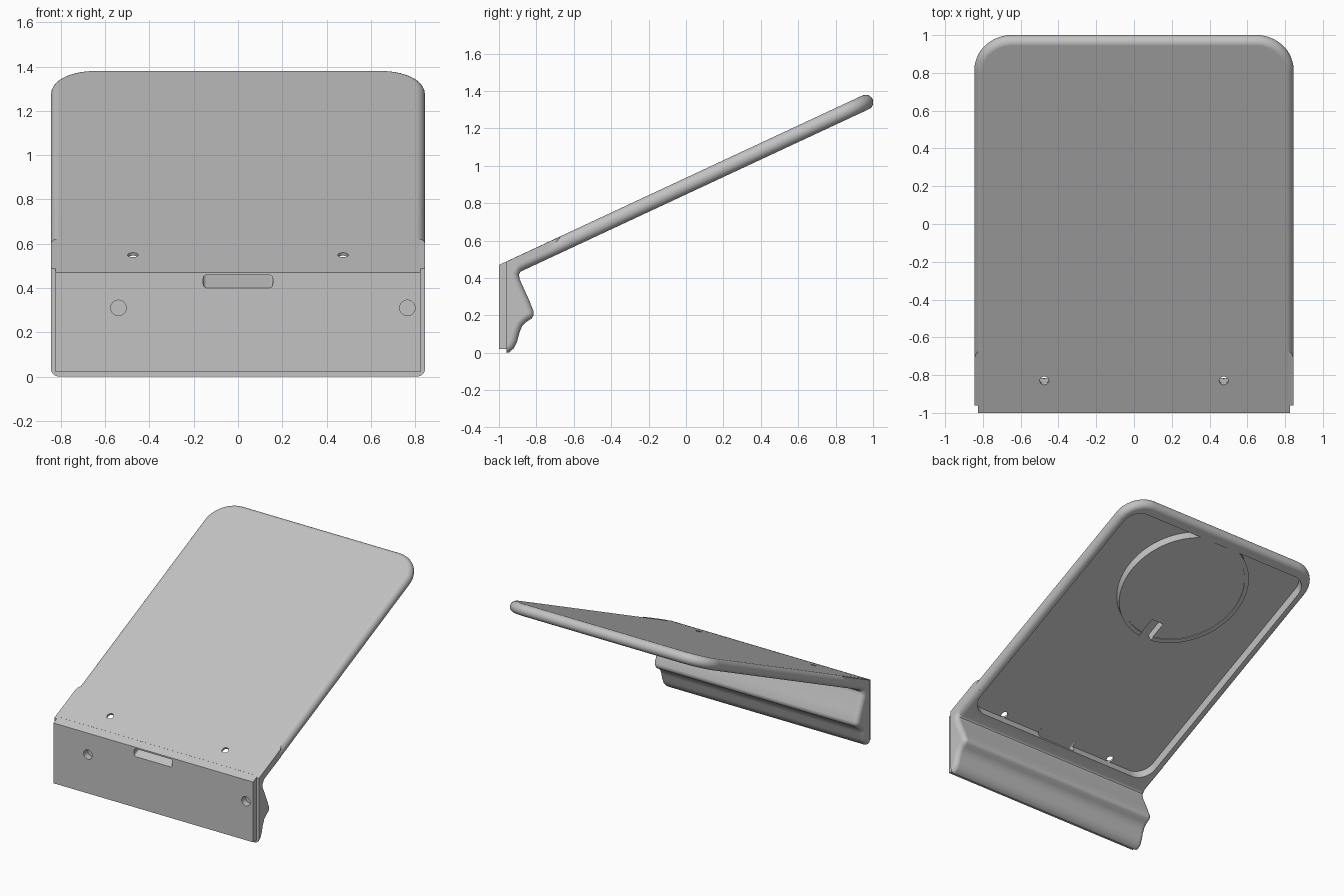
import bpy, bmesh, math
from mathutils import Matrix, Vector

if "Cube" in bpy.data.objects:
    bpy.data.objects.remove(bpy.data.objects["Cube"])

grey = bpy.data.materials.new("plain grey")
grey.use_nodes = True
grey.diffuse_color = (0.54, 0.54, 0.54, 1)
grey.node_tree.nodes["Principled BSDF"].inputs["Base Color"].default_value = (0.54, 0.54, 0.54, 1)

SLOPE = math.radians(25)
TAN = math.tan(SLOPE)
HALF = 0.845          # half width of the stand
THICK = 0.081         # thickness of the sloped plate
QUARTER = math.pi / 2
# Tilted frame: x across, y up the slope, z out of the top surface
TILT = Matrix.Translation((0, -1, 0.47)) @ Matrix.Rotation(SLOPE, 4, 'X')
# Frames whose z points out of the front, upright or along the slope
FRONT = Matrix.Translation((0, -1, 0)) @ Matrix.Rotation(QUARTER, 4, 'X')
ALONG = TILT @ Matrix.Rotation(QUARTER, 4, 'X')


def loft(name, rings, matrix=Matrix()):
    """Skin matching rings of points and cap both ends."""
    bm = bmesh.new()
    rows = [[bm.verts.new(matrix @ Vector(p)) for p in ring] for ring in rings]
    bm.faces.new(rows[0])
    bm.faces.new(rows[-1])
    for a, b in zip(rows, rows[1:]):
        for i in range(len(a)):
            j = (i + 1) % len(a)
            bm.faces.new((a[i], a[j], b[j], b[i]))
    bmesh.ops.recalc_face_normals(bm, faces=bm.faces)
    mesh = bpy.data.meshes.new(name)
    bm.to_mesh(mesh)
    bm.free()
    mesh.materials.append(grey)
    obj = bpy.data.objects.new(name, mesh)
    bpy.context.collection.objects.link(obj)
    return obj


def rounded(x0, x1, y0, y1, r_low, r_high, n=12):
    """Rectangle outline with separate radii for lower and upper corners."""
    pts = []
    corners = ((x1, y0, r_low, -90), (x1, y1, r_high, 0),
               (x0, y1, r_high, 90), (x0, y0, r_low, 180))
    for cx, cy, r, start in corners:
        cx += -r if cx == x1 else r
        cy += -r if cy == y1 else r
        for i in range(n + 1 if r else 1):
            a = math.radians(start + 90 * i / n)
            pts.append((cx + r * math.cos(a), cy + r * math.sin(a)))
    return pts


def circle(cx, cy, r, n=32):
    return [(cx + r * math.cos(2 * math.pi * i / n),
             cy + r * math.sin(2 * math.pi * i / n)) for i in range(n)]


def at(outline, z):
    return [(x, y, z) for x, y in outline]


def prism(name, outline, z0, z1, matrix):
    return loft(name, [at(outline, z0), at(outline, z1)], matrix)


def combine(obj, other, operation='DIFFERENCE'):
    """Apply a boolean and discard the other object."""
    other.hide_render = True
    mod = obj.modifiers.new("combine", 'BOOLEAN')
    mod.operation, mod.object, mod.solver = operation, other, 'EXACT'
    bpy.ops.object.select_all(action='DESELECT')
    obj.select_set(True)
    bpy.context.view_layer.objects.active = obj
    bpy.ops.object.modifier_apply(modifier=mod.name)
    bpy.data.objects.remove(other)


# Sloped plate with fully rounded sides and far end
r = THICK / 2
rings = []
for i in range(13):
    a = math.radians(-90 + 15 * i)
    inset = r * (1 - math.cos(a))
    outline = rounded(-HALF + inset, HALF - inset, 0.06, 2.185 - inset, 0, 0.2 - inset)
    rings.append(at(outline, -r + r * math.sin(a)))
stand = loft("stand_body", rings, TILT)

# Hooked lip with square shoulders: one profile swept across, rounded at the ends
lip = [(-0.96, 0), (-0.945, 0.003), (-0.92, 0.025), (-0.903, 0.06), (-0.89, 0.11),
       (-0.875, 0.145), (-0.85, 0.168), (-0.826, 0.183), (-0.815, 0.2), (-0.815, 0.222),
       (-0.84, 0.285), (-0.89, 0.395), (-0.893, 0.42), (-0.882, 0.438), (-0.86, 0.449)]


def surface(y, drop=0.0008):
    """Height of the sloped top at y, lowered a little."""
    return 0.47 + (y + 1) * TAN - drop


def shrunk(d):
    """Lip profile drawn in by d, leaving the front and the top in place."""
    under_drop = THICK / math.cos(SLOPE) - 0.001
    end = -0.67 - 1.4 * d
    points = lip + [(end, surface(end, under_drop))]
    out = []
    for i, (y, z) in enumerate(points):
        before, after = points[max(i - 1, 0)], points[min(i + 1, len(points) - 1)]
        t = Vector((after[0] - before[0], after[1] - before[1])).normalized()
        out.append((max(-0.96, y - t.y * d), max(d, z + t.x * d)))
    out[0] = (-0.96, d)
    return out + [(end, surface(end)), (-0.96, surface(-0.96))]


d = 0.036
ends = []
for i in range(7):
    a = math.radians(15 * i)
    ends.append((HALF - d + d * math.sin(a), d * (1 - math.cos(a))))
stations = [(-x, s) for x, s in reversed(ends)] + ends
hook = loft("hooked_lip", [[(x, y, z) for y, z in shrunk(s)] for x, s in stations])
combine(stand, hook, 'UNION')

# Front panel, slightly narrower
panel = [(-1, 0.02), (-0.95, 0.02), (-0.95, surface(-0.95, 0)), (-1, 0.47)]
front = loft("front_panel", [[(x, y, z) for y, z in panel] for x in (-0.825, 0.825)])
combine(stand, front, 'UNION')

# Deep pocket in the underside, around a raised disc that meets its far wall
skin = -0.015
disc_y = 1.66
pocket = prism("pocket_cutter", rounded(-0.785, 0.785, 0.165, 2.095, 0.12, 0.12),
               -0.15, skin, TILT)
combine(pocket, prism("disc_keeper", circle(0, disc_y, 0.465, 96), 0.004 - THICK, 0.1, TILT))
combine(stand, pocket)

# Disc face slightly sunk inside its rim, with a notch at the lower edge
combine(stand, prism("disc_cutter", circle(0, disc_y, 0.435, 96), -0.15, 0.01 - THICK, TILT))
combine(stand, prism("notch_cutter",
                     rounded(-0.05, 0.05, disc_y - 0.49, disc_y - 0.31, 0, 0),
                     -0.15, skin - 0.002, TILT))

# Slot running from the front face up the slope into the pocket
combine(stand, prism("slot_cutter", rounded(-0.157, 0.157, -0.063, -0.01, 0.015, 0.015, 6),
                     -0.2, 0.1, ALONG))

# Two small holes through the skin and two round recesses in the front
for x in (-0.475, 0.475):
    combine(stand, prism("hole_cutter", circle(x, 0.188, 0.024), -0.15, 0.1, TILT))
for x in (-0.54, 0.765):
    combine(stand, prism("recess_cutter", circle(x, 0.31, 0.035), -0.05, 0.1, FRONT))

# Smooth rounded faces, keep edges crisp and flat faces even
bpy.ops.object.shade_smooth_by_angle(angle=math.radians(35))
weighted = stand.modifiers.new("even shading", 'WEIGHTED_NORMAL')
weighted.keep_sharp = True
